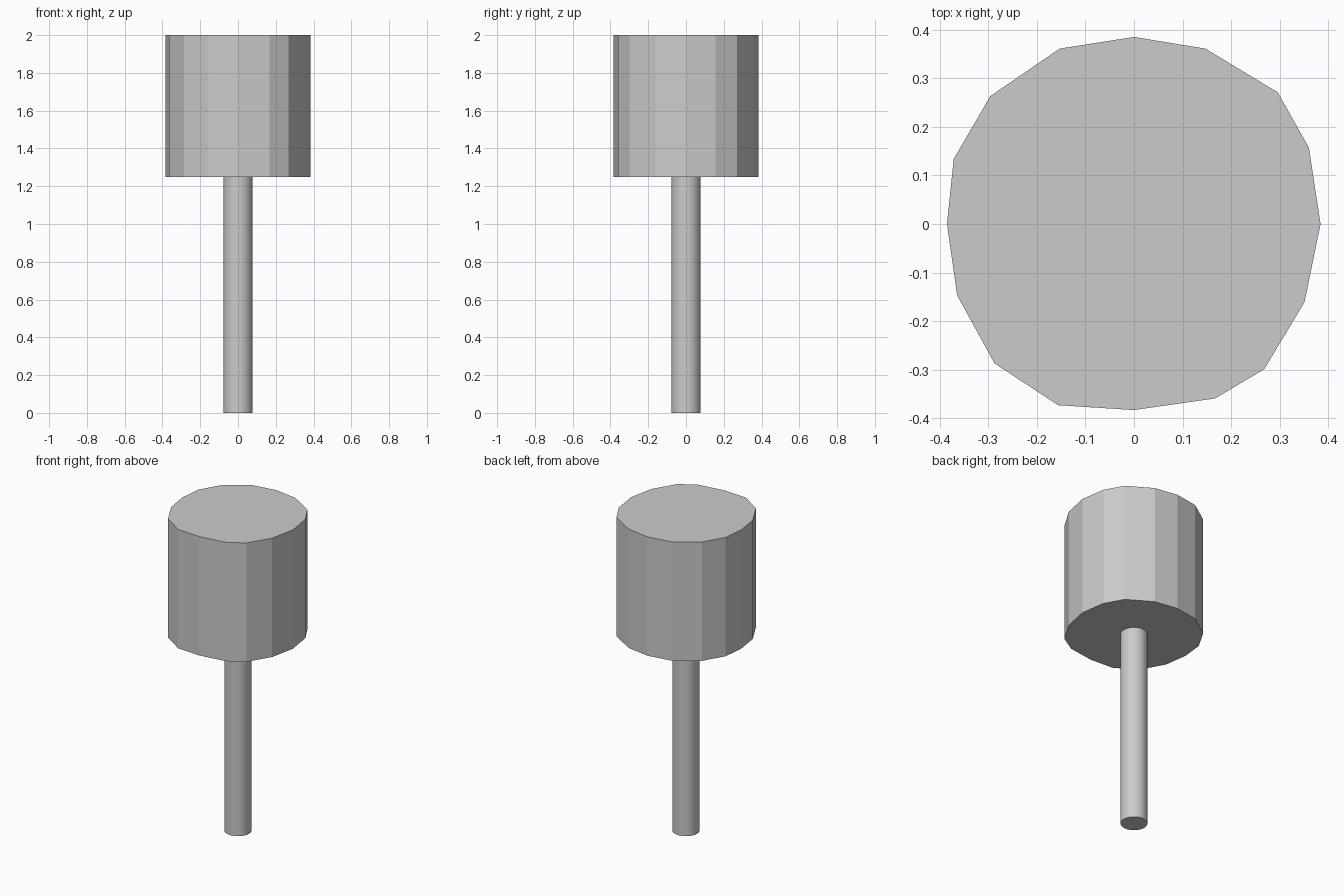
import bpy, bmesh
from math import cos, sin, tau

cube = bpy.data.objects.get("Cube")
if cube:
    bpy.data.objects.remove(cube, do_unlink=True)

grey = bpy.data.materials.new("plain grey")
grey.use_nodes = True
colour = (0.6, 0.6, 0.6, 1)
grey.diffuse_color = colour
grey.node_tree.nodes["Principled BSDF"].inputs["Base Color"].default_value = colour


def prism(name, outline, bottom, top):
    """Extrude a closed outline from bottom to top, capped at both ends."""
    bm = bmesh.new()
    base = bm.faces.new([bm.verts.new((x, y, bottom)) for x, y in outline])
    extruded = bmesh.ops.extrude_face_region(bm, geom=[base], use_keep_orig=True)
    verts = [g for g in extruded["geom"] if isinstance(g, bmesh.types.BMVert)]
    bmesh.ops.translate(bm, verts=verts, vec=(0, 0, top - bottom))
    bmesh.ops.recalc_face_normals(bm, faces=bm.faces)
    mesh = bpy.data.meshes.new(name)
    bm.to_mesh(mesh)
    bm.free()
    mesh.materials.append(grey)
    obj = bpy.data.objects.new(name, mesh)
    bpy.context.collection.objects.link(obj)
    return obj


# Head: slightly irregular sixteen-sided block
head_outline = [
    (0.384, 0), (0.36, 0.157), (0.296, 0.271), (0.147, 0.361),
    (0, 0.385), (-0.153, 0.361), (-0.296, 0.263), (-0.371, 0.134),
    (-0.385, 0), (-0.364, -0.147), (-0.287, -0.287), (-0.156, -0.373),
    (0, -0.383), (0.167, -0.359), (0.268, -0.299), (0.351, -0.161),
]
prism("head", head_outline, 1.25, 2.0)

# Shaft: round rod beneath the head
sides = 32
ring = [(0.077 * cos(tau * i / sides), 0.077 * sin(tau * i / sides)) for i in range(sides)]
prism("shaft", ring, 0, 1.25)
